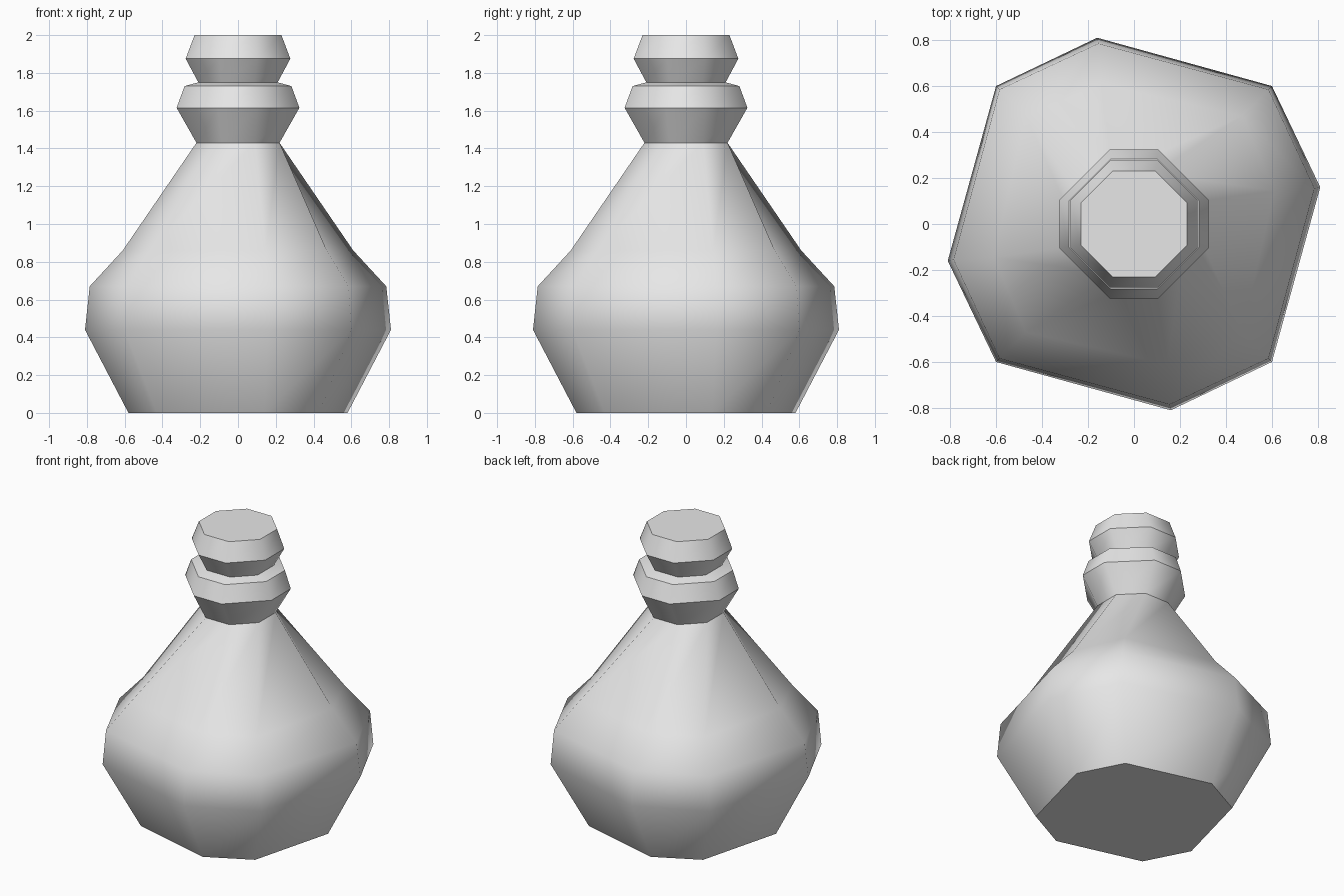
import bpy
import bmesh

cube = bpy.data.objects.get("Cube")
if cube:
    bpy.data.objects.remove(cube, do_unlink=True)

grey = bpy.data.materials.new("plain_grey")
grey.use_nodes = True
colour = (0.8, 0.8, 0.8, 1.0)
grey.diffuse_color = colour
grey.node_tree.nodes["Principled BSDF"].inputs["Base Color"].default_value = colour


def ring(a, b, z):
    """Eight points: two corners repeated by quarter turns."""
    points = []
    for _ in range(4):
        points += [(*a, z), (*b, z)]
        a, b = (-a[1], a[0]), (-b[1], b[0])
    return points


def loft(name, rings, cap_bottom, cap_top, sharp_rings):
    """Join the rings with quads, smooth around and sharp along chosen rings."""
    bm = bmesh.new()
    loops = [[bm.verts.new(p) for p in r] for r in rings]
    for low, high in zip(loops, loops[1:]):
        for i in range(8):
            j = (i + 1) % 8
            bm.faces.new((low[i], low[j], high[j], high[i]))
    if cap_bottom:
        bm.faces.new(loops[0][::-1])
    if cap_top:
        bm.faces.new(loops[-1])
    for face in bm.faces:
        face.smooth = True
    for index in sharp_rings:
        loop = loops[index]
        for i in range(8):
            bm.edges.get((loop[i], loop[(i + 1) % 8])).smooth = False
    mesh = bpy.data.meshes.new(name)
    bm.to_mesh(mesh)
    bm.free()
    mesh.materials.append(grey)
    obj = bpy.data.objects.new(name, mesh)
    bpy.context.collection.objects.link(obj)
    return obj


def octagon(half, corner, z):
    return ring((half, corner), (corner, half), z)


# Twisted bottle body, tapering to the neck
body = [
    ring((0.58, 0.14), (0.43, 0.43), 0.0),
    ring((0.81, 0.16), (0.60, 0.60), 0.44),
    ring((0.785, 0.155), (0.585, 0.585), 0.67),
    ring((0.61, 0.145), (0.47, 0.47), 0.86),
    octagon(0.22, 0.09, 1.43),
]
loft("bottle_body", body, True, False, [0])

# Flared collar around the neck
collar = [
    octagon(0.22, 0.09, 1.43),
    octagon(0.325, 0.104, 1.615),
    octagon(0.283, 0.10, 1.73),
    octagon(0.21, 0.088, 1.75),
]
loft("neck_collar", collar, False, False, [1, 2])

# Faceted stopper
stopper = [
    octagon(0.21, 0.088, 1.75),
    octagon(0.277, 0.102, 1.875),
    octagon(0.23, 0.092, 2.0),
]
loft("stopper", stopper, False, True, [1, 2])
